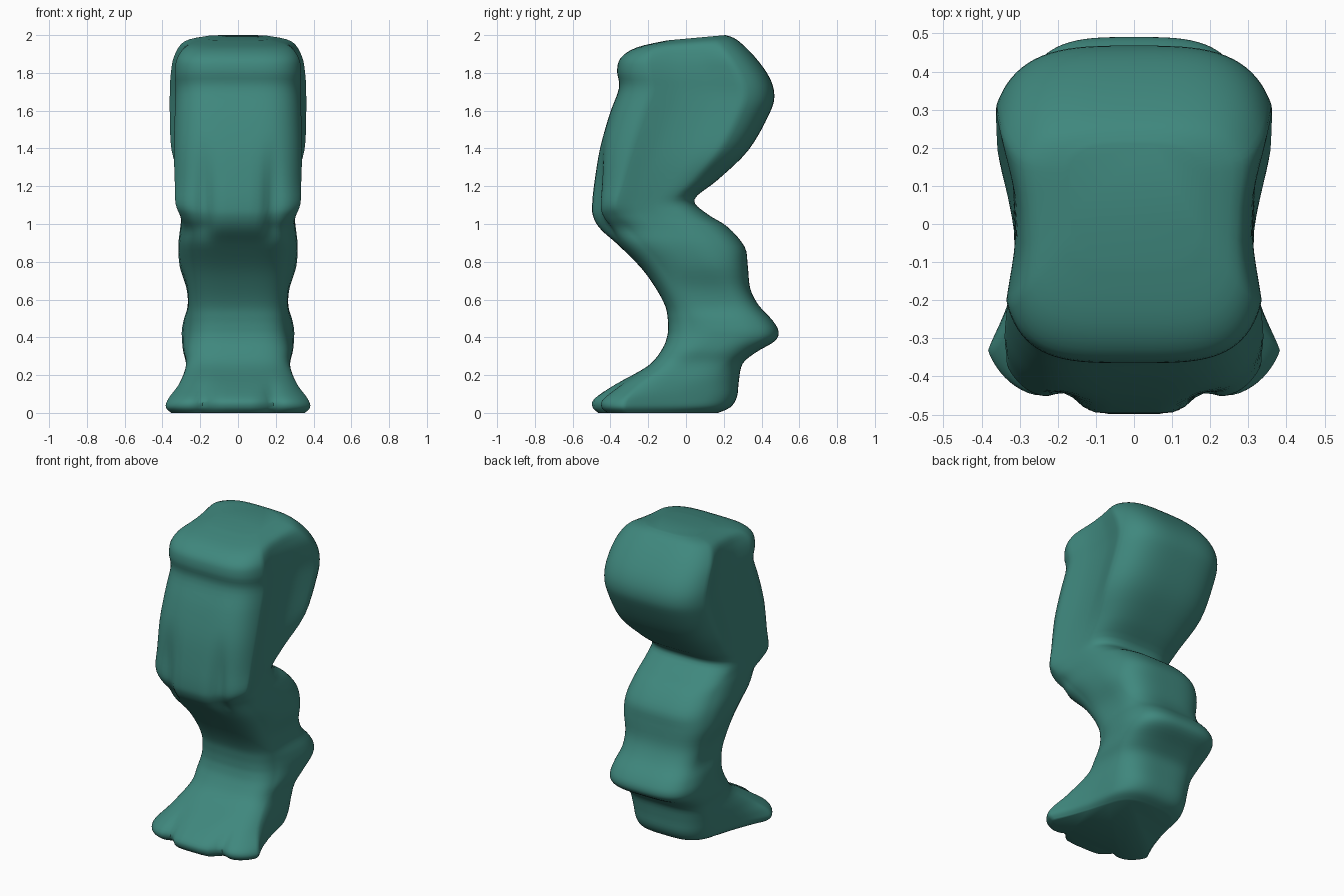
import bpy, bmesh, math

if "Cube" in bpy.data.objects:
    bpy.data.objects.remove(bpy.data.objects["Cube"])

SIDES, STEPS = 88, 4

# Side profile, bottom to top: front y, front z, back y, back z
profile = [
    (-.465, 0, .17, 0), (-.495, .03, .235, .03), (-.485, .075, .27, .085),
    (-.375, .15, .28, .17), (-.20, .25, .30, .26), (-.125, .34, .37, .32),
    (-.10, .405, .47, .38), (-.095, .45, .49, .43), (-.097, .50, .458, .49),
    (-.11, .565, .385, .57), (-.16, .66, .34, .66),
    (-.24, .77, .327, .78), (-.36, .89, .31, .88), (-.45, .97, .22, .985),
    (-.49, 1.035, .11, 1.055), (-.497, 1.10, .045, 1.13), (-.485, 1.22, .17, 1.235),
    (-.455, 1.40, .33, 1.39), (-.405, 1.58, .44, 1.58), (-.355, 1.72, .468, 1.68),
    (-.365, 1.81, .44, 1.78), (-.345, 1.88, .36, 1.89), (-.26, 1.935, .27, 1.975),
    (-.10, 1.972, .21, 2.0)]
# Half widths at the front, middle and back of each section
widths = [
    (.37, .28, .23), (.40, .30, .265), (.385, .30, .275),
    (.325, .29, .28), (.28, .275, .28), (.28, .29, .29),
    (.275, .295, .295), (.27, .295, .295), (.265, .285, .285),
    (.26, .265, .27), (.265, .27, .28),
    (.28, .305, .31), (.295, .315, .31), (.285, .305, .30),
    (.315, .30, .30), (.345, .305, .30), (.35, .305, .32),
    (.355, .31, .375), (.35, .31, .385), (.345, .31, .385),
    (.35, .31, .38), (.335, .30, .36), (.28, .27, .30),
    (.17, .17, .18)]


def smooth(a, b, x):
    t = min(1, max(0, (x - a) / (b - a)))
    return t * t * (3 - 2 * t)


def spline(rows):
    """Smooth curve through every row."""
    out = []
    for i in range(len(rows) - 1):
        p = [rows[min(max(k, 0), len(rows) - 1)] for k in range(i - 1, i + 3)]
        for j in range(STEPS):
            t = j / STEPS
            out.append([.5 * (2 * b + (c - a) * t + (2*a - 5*b + 4*c - d) * t * t
                              + (3*b - a - 3*c + d) * t ** 3) for a, b, c, d in zip(*p)])
    return out + [list(rows[-1])]


def width_at(s, wf, wm, wb):
    """Half width at depth s, through front, middle and back widths."""
    a, b, c = .2, .5, .8
    s = min(c, max(a, s))
    return (wf * (s-b) * (s-c) / ((a-b) * (a-c)) + wm * (s-a) * (s-c) / ((b-a) * (b-c))
            + wb * (s-a) * (s-b) / ((c-a) * (c-b)))


def section(yf, zf, yb, zb, wf, wm, wb):
    """Rounded box section, with three lobes at the front of the toes and knee."""
    pts = []
    for k in range(SIDES):
        ang = 2 * math.pi * (k + .5) / SIDES
        co, si = math.cos(ang), math.sin(ang)
        n = 3.7 if si < 0 else 3.4
        u = math.copysign(abs(co) ** (2 / n), co)
        v = math.copysign(abs(si) ** (2 / n), si)
        s = (1 + v) / 2
        x = u * width_at(s, wf, wm, wb)
        y, z = yf + (yb - yf) * s, max(0, zf + (zb - zf) * s)
        front = 1 - smooth(.1, .35, s)
        notch = math.exp(-((abs(x) - .18) / .045) ** 2)
        side = smooth(.17, .26, abs(x))
        # toes
        y += front * (1 - smooth(.05, .22, z)) * (.06 * notch + .025 * side)
        # kneecap
        knee = front * smooth(.88, 1.0, z) * (1 - smooth(1.1, 1.5, z))
        y += knee * (.045 * notch + .02 * side)
        pts.append((x, y, z))
    return pts


# Leg: thigh, knee, shank and toed foot as one skin
bm = bmesh.new()
rings = [[bm.verts.new(p) for p in section(*row)]
         for row in spline([p + w for p, w in zip(profile, widths)])]
for lo, hi in zip(rings, rings[1:]):
    for k in range(SIDES):
        m = (k + 1) % SIDES
        bm.faces.new((lo[k], lo[m], hi[m], hi[k]))
bm.faces.new(rings[0][::-1])
bm.faces.new(rings[-1])
bmesh.ops.recalc_face_normals(bm, faces=bm.faces)
mesh = bpy.data.meshes.new("leg")
bm.to_mesh(mesh)
bm.free()
leg = bpy.data.objects.new("leg", mesh)
bpy.context.collection.objects.link(leg)

teal = bpy.data.materials.new("teal")
teal.diffuse_color = (.05, .245, .207, 1)
teal.use_nodes = True
teal.node_tree.nodes["Principled BSDF"].inputs["Base Color"].default_value = teal.diffuse_color
mesh.materials.append(teal)

bpy.context.view_layer.objects.active = leg
leg.select_set(True)
bpy.ops.object.shade_smooth_by_angle(angle=math.radians(50))
